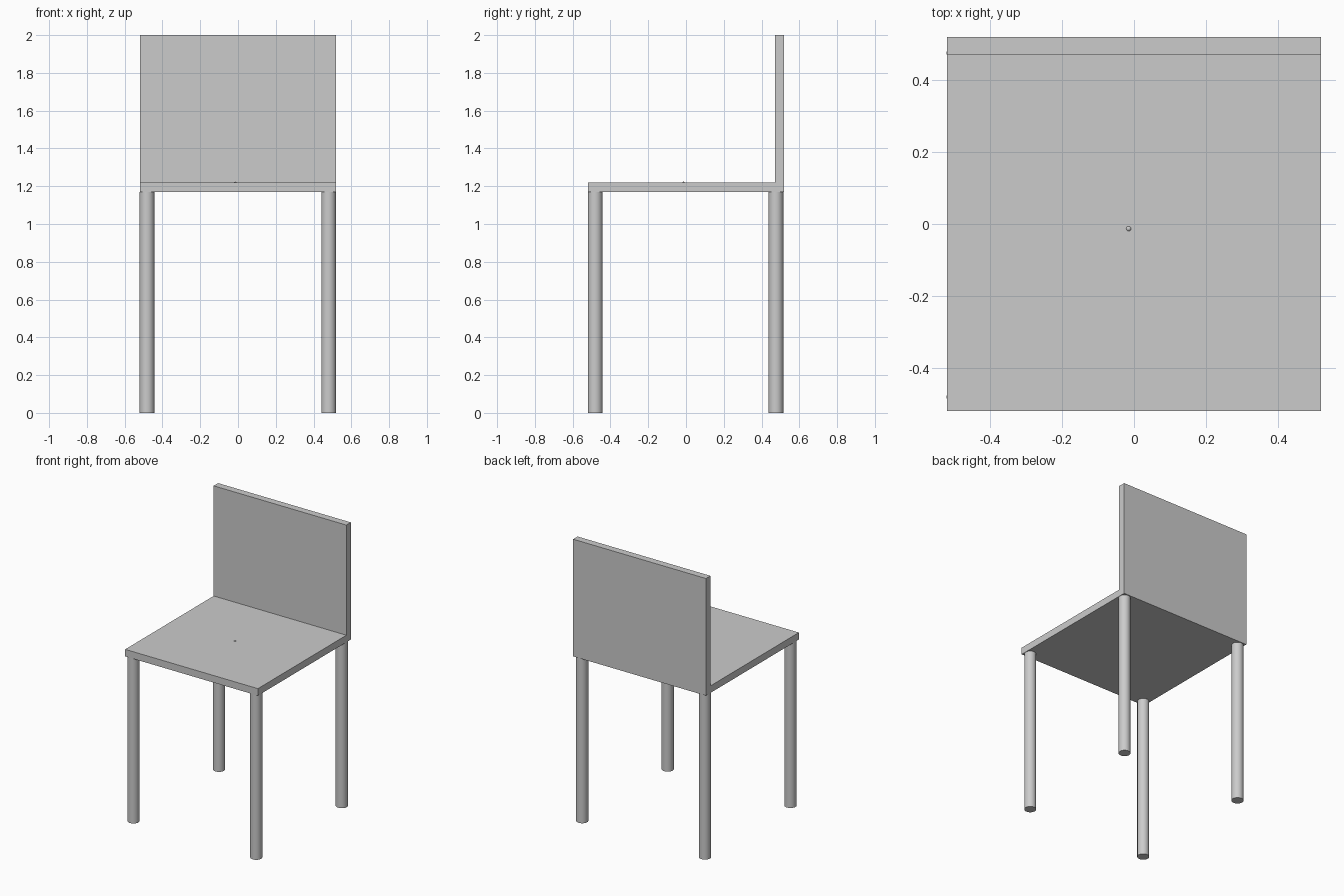
import bpy
import bmesh

cube = bpy.data.objects.get("Cube")
if cube:
    bpy.data.objects.remove(cube, do_unlink=True)

HALF = 0.52          # half width of the seat
UNDER, TOP = 1.17, 1.22
BACK_FRONT = 0.47    # front face of the backrest

grey = bpy.data.materials.new("plain_grey")
grey.use_nodes = True
colour = (0.6, 0.6, 0.6, 1)
grey.diffuse_color = colour
grey.node_tree.nodes["Principled BSDF"].inputs["Base Color"].default_value = colour


def add_object(name, bm):
    bmesh.ops.recalc_face_normals(bm, faces=bm.faces)
    mesh = bpy.data.meshes.new(name)
    bm.to_mesh(mesh)
    bm.free()
    mesh.materials.append(grey)
    obj = bpy.data.objects.new(name, mesh)
    bpy.context.collection.objects.link(obj)
    return obj


def smooth(obj):
    bpy.ops.object.select_all(action="DESELECT")
    obj.select_set(True)
    bpy.context.view_layer.objects.active = obj
    bpy.ops.object.shade_smooth_by_angle()


# Seat and backrest: one L-shaped side profile swept across the width
profile = [(-HALF, UNDER), (HALF, UNDER), (HALF, 2), (BACK_FRONT, 2),
           (BACK_FRONT, TOP), (-HALF, TOP)]
bm = bmesh.new()
side = bm.faces.new([bm.verts.new((-HALF, y, z)) for y, z in profile])
swept = bmesh.ops.extrude_face_region(bm, geom=[side], use_keep_orig=True)
moved = [v for v in swept["geom"] if isinstance(v, bmesh.types.BMVert)]
bmesh.ops.translate(bm, verts=moved, vec=(2 * HALF, 0, 0))
add_object("seat_and_backrest", bm)

# Four round legs
for x_name, x in (("right", -0.482), ("left", 0.48)):
    for y_name, y in (("front", -0.481), ("back", 0.476)):
        bm = bmesh.new()
        bmesh.ops.create_cone(bm, cap_ends=True, segments=32,
                              radius1=0.039, radius2=0.039, depth=UNDER)
        leg = add_object(f"{y_name}_{x_name}_leg", bm)
        leg.location = (x, y, UNDER / 2)
        smooth(leg)

# Tiny stud on the seat
bm = bmesh.new()
bmesh.ops.create_uvsphere(bm, u_segments=16, v_segments=8, radius=0.008)
stud = add_object("seat_stud", bm)
stud.location = (-0.015, -0.013, TOP - 0.004)
smooth(stud)
